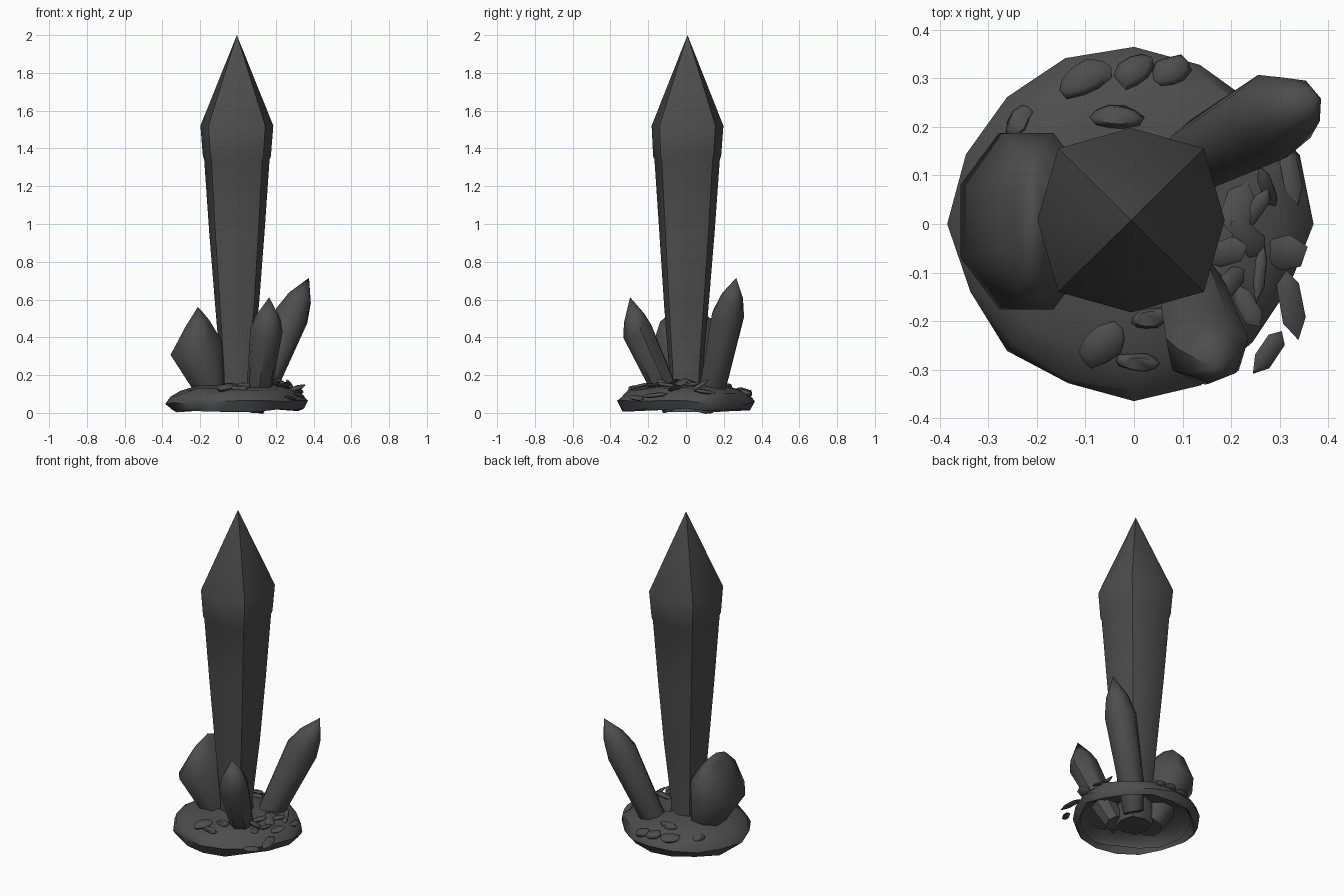
import bpy, bmesh, math, random
from mathutils import Vector, Matrix

if "Cube" in bpy.data.objects:
    bpy.data.objects.remove(bpy.data.objects["Cube"])

random.seed(4)
stone = bpy.data.materials.new("dark grey stone")
stone.diffuse_color = (0.075, 0.075, 0.075, 1)
stone.use_nodes = True
stone.node_tree.nodes["Principled BSDF"].inputs["Base Color"].default_value = stone.diffuse_color


def finish(name, bm, angle=30):
    bmesh.ops.recalc_face_normals(bm, faces=bm.faces[:])
    me = bpy.data.meshes.new(name)
    bm.to_mesh(me)
    bm.free()
    me.materials.append(stone)
    ob = bpy.data.objects.new(name, me)
    bpy.context.collection.objects.link(ob)
    bpy.ops.object.select_all(action='DESELECT')
    ob.select_set(True)
    bpy.context.view_layer.objects.active = ob
    bpy.ops.object.shade_smooth_by_angle(angle=math.radians(angle))
    return ob


def bridge(bm, a, b):
    n = len(a)
    for i in range(n):
        bm.faces.new((a[i], a[(i + 1) % n], b[(i + 1) % n], b[i]))


def crystal(name, rings, tip, axis, sides=8, phase=0.0, angle=50, diag=1.0):
    """rings: (centre, rx, ry) from the foot up, perpendicular to the axis.
    diag widens every second corner."""
    rot = Vector((0, 0, 1)).rotation_difference(Vector(axis))
    bm = bmesh.new()
    loops = []
    for c, rx, ry in rings:
        loop = []
        for i in range(sides):
            t = phase + 2 * math.pi * i / sides
            k = diag if i % 2 else 1.0
            p = rot @ Vector((k * rx * math.cos(t), k * ry * math.sin(t), 0))
            loop.append(bm.verts.new(Vector(c) + p))
        loops.append(loop)
    for a, b in zip(loops, loops[1:]):
        bridge(bm, a, b)
    bm.faces.new(loops[0])
    top = bm.verts.new(tip)
    for i in range(sides):
        bm.faces.new((loops[-1][i], loops[-1][(i + 1) % sides], top))
    return finish(name, bm, angle)


# Tall central crystal
crystal("main_crystal", [
    ((0.0, 0.0, 0.005), 0.095, 0.095),
    ((-0.01, 0.0, 0.2), 0.08, 0.087),
    ((-0.005, 0.002, 0.57), 0.116, 0.118),
    ((-0.006, 0.005, 0.95), 0.146, 0.146),
    ((-0.006, 0.006, 1.34), 0.173, 0.173),
    ((-0.006, 0.006, 1.36), 0.18, 0.18),
    ((-0.006, 0.008, 1.52), 0.193, 0.19)],
    (-0.006, 0.008, 2.0), (0, 0, 1), diag=1.1)

# Broad blunt crystal on the left
crystal("left_crystal", [
    ((-0.10, 0.005, 0.03), 0.075, 0.085),
    ((-0.155, 0.005, 0.15), 0.096, 0.115),
    ((-0.222, 0.006, 0.345), 0.152, 0.197),
    ((-0.215, 0.006, 0.475), 0.07, 0.155),
    ((-0.213, 0.006, 0.525), 0.03, 0.1)],
    (-0.213, 0.006, 0.56), (-0.27, 0, 0.96), phase=math.pi / 8, angle=65)

# Short crystal at the front
crystal("front_crystal", [
    ((0.08, -0.07, 0.02), 0.055, 0.055),
    ((0.115, -0.125, 0.15), 0.07, 0.07),
    ((0.15, -0.253, 0.43), 0.088, 0.085),
    ((0.158, -0.272, 0.5), 0.068, 0.062)],
    (0.165, -0.296, 0.612), (0.1, -0.4, 0.92), sides=7, phase=0.2)

# Leaning crystal at the back right
crystal("back_crystal", [
    ((0.08, 0.09, 0.02), 0.06, 0.06),
    ((0.14, 0.145, 0.15), 0.074, 0.074),
    ((0.285, 0.222, 0.515), 0.094, 0.09),
    ((0.328, 0.243, 0.61), 0.066, 0.062)],
    (0.376, 0.266, 0.715), (0.38, 0.2, 0.9), sides=8, phase=0.3)

# Hollow rocky base: uneven outline carried through a thin dome profile
outline = [.37, .37, .35, .355, .365, .37, .37, .375,
           .385, .365, .37, .355, .365, .36, .345, .345]
profile = [(0.88, 0.04), (0.93, 0.014), (1.0, 0.055),
           (0.96, 0.092), (0.82, 0.122), (0.55, 0.142), (0.25, 0.155)]
bm = bmesh.new()
loops = []
for k, (s, z) in enumerate(profile):
    loop = []
    for i, r in enumerate(outline):
        t = 2 * math.pi * i / len(outline)
        rr = r * s * (1 if k == 2 else random.uniform(0.97, 1.02))
        zz = max(0.0, z + random.uniform(-0.012, 0.012))
        loop.append(bm.verts.new((rr * math.cos(t), rr * math.sin(t), zz)))
    loops.append(loop)
for a, b in zip(loops, loops[1:]):
    bridge(bm, a, b)
bm.faces.new(loops[-1])
finish("rock_base", bm, 50)


def height(r):
    return 0.155 - 0.033 * (r / 0.3) ** 2 if r < 0.3 else 0.122 - (r - 0.3) * 0.8


def chip(name, x, y, length, width, turn, thick, tilt, sides, lift=0.0):
    r = math.hypot(x, y)
    normal = Vector((x, y, 0)) * (1.0 if r > 0.22 else 0.3) + Vector((0, 0, 1))
    rot = Vector((0, 0, 1)).rotation_difference(normal).to_matrix().to_4x4()
    m = (Matrix.Translation((x, y, height(r) + lift)) @ rot
         @ Matrix.Rotation(math.radians(turn), 4, 'Z')
         @ Matrix.Rotation(tilt, 4, 'Y'))
    wob = [random.uniform(0.85, 1.1) for _ in range(sides)]
    bm = bmesh.new()
    loops = []
    for s, z in ((0.8, -thick), (1.0, 0.0), (0.72, thick)):
        loops.append([bm.verts.new(m @ Vector((
            s * w * length / 2 * math.cos(2 * math.pi * i / sides),
            s * w * width / 2 * math.sin(2 * math.pi * i / sides), z)))
            for i, w in enumerate(wob)])
    bridge(bm, loops[0], loops[1])
    bridge(bm, loops[1], loops[2])
    bm.faces.new(loops[0])
    bm.faces.new(loops[2])
    finish(name, bm, 60)


# Flat pebbles half sunk in the base: x, y, length, width, turn
pebbles = [(-.1, .3, .12, .075, 25), (0, .315, .09, .065, 40),
           (.075, .315, .09, .065, 30), (-.035, .22, .11, .055, 0),
           (-.235, .21, .08, .05, 60), (-.065, -.25, .12, .075, 40),
           (.01, -.285, .1, .04, -5), (.03, -.195, .08, .045, 15)]
for i, p in enumerate(pebbles):
    chip(f"pebble_{i}", *p, 0.014, 0, 10, 0.004)

# Loose shards heaped on the right: x, y, length, width, turn, tilt
shards = [(.215, .03, .12, .07, 70, .3), (.19, -.06, .1, .06, 20, -.4),
          (.235, -.03, .11, .06, -40, .3), (.275, .075, .12, .035, 120, -.5),
          (.325, .1, .12, .045, 100, .1), (.31, -.06, .1, .085, 20, -.6),
          (.26, -.1, .12, .03, 80, .2), (.325, -.16, .15, .055, 100, .1),
          (.278, -.26, .11, .05, 52, .2), (.235, -.17, .11, .05, -60, -.3),
          (.2, -.12, .1, .05, 40, .5), (.25, .03, .12, .04, 60, -.2)]
for i, p in enumerate(shards):
    chip(f"shard_{i}", *p[:5], 0.007, p[5], 6, 0.022)
